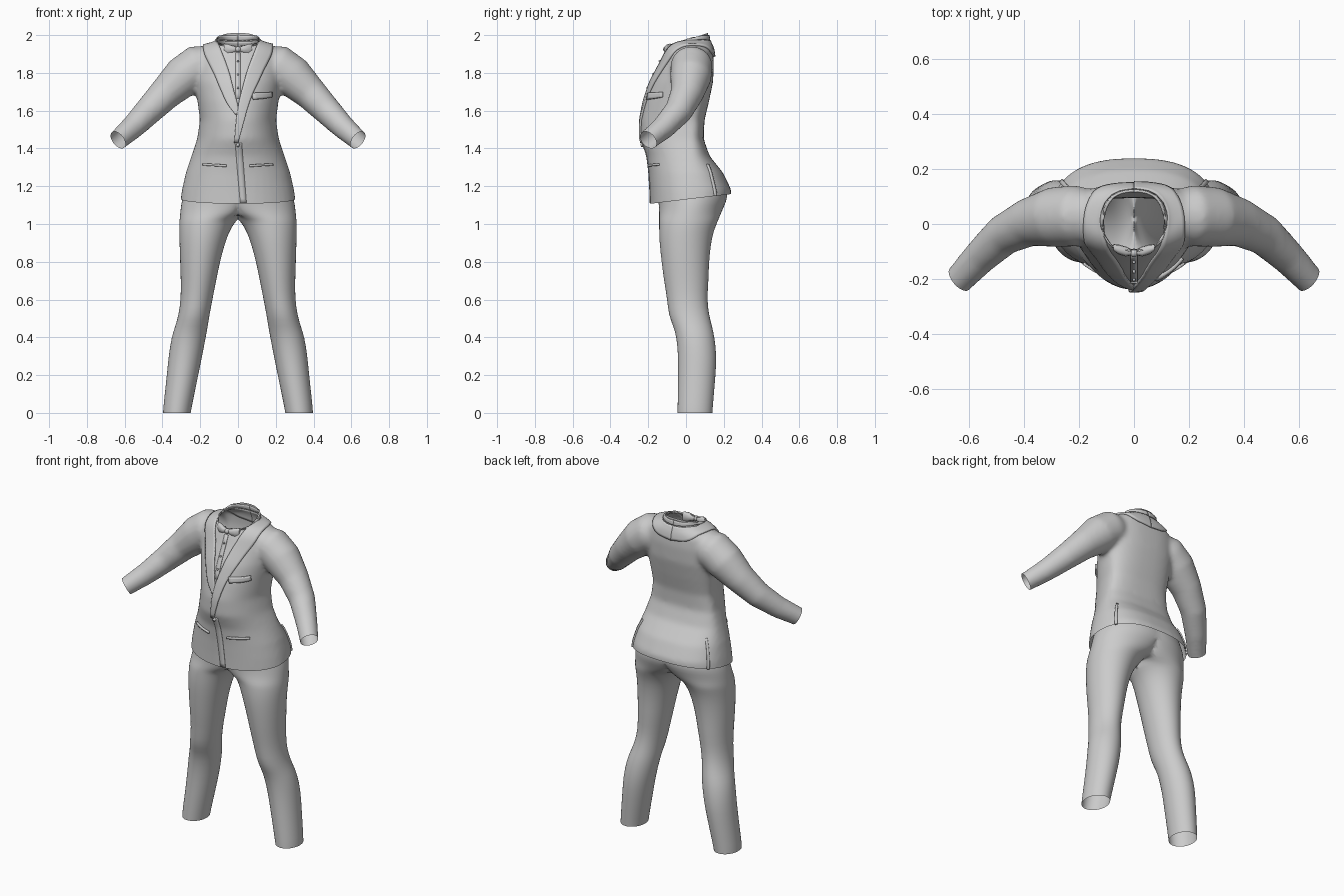
import bpy, bmesh, math
from mathutils import Vector
from mathutils.bvhtree import BVHTree

if "Cube" in bpy.data.objects:
    bpy.data.objects.remove(bpy.data.objects["Cube"])

TAU = 2 * math.pi


def make_object(name, bm):
    mesh = bpy.data.meshes.new(name)
    bm.to_mesh(mesh)
    obj = bpy.data.objects.new(name, mesh)
    bpy.context.collection.objects.link(obj)
    mesh.shade_smooth()
    return obj


def loft(bm, rings, cap=True):
    rows = [[bm.verts.new(p) for p in ring] for ring in rings]
    n = len(rows[0])
    for a, b in zip(rows, rows[1:]):
        for i in range(n):
            j = (i + 1) % n
            bm.faces.new((a[i], a[j], b[j], b[i]))
    if cap:
        bm.faces.new(rows[0][::-1])
        bm.faces.new(rows[-1])


def section(z, x0, x1, yf, yb, ymid, n=32, power=2.0):
    """Horizontal rounded section with separate front and back depth."""
    cx, rx = (x0 + x1) / 2, (x1 - x0) / 2
    pts = []
    for i in range(n):
        c, s = math.cos(TAU * i / n), math.sin(TAU * i / n)
        e = 2 / power if s > 0 else 1.0
        x = math.copysign(abs(c) ** e, c) * rx
        y = abs(s) ** e * (yb - ymid) if s > 0 else s * (ymid - yf)
        pts.append(Vector((cx + x, ymid + y, z)))
    return pts


def tube_rings(path, side=1, n=24):
    pts = [Vector((x * side, y, z)) for x, y, z, r in path]
    rings = []
    for i, p in enumerate(pts):
        d = pts[min(i + 1, len(pts) - 1)] - pts[max(i - 1, 0)]
        d.normalize()
        u = d.cross(Vector((0, 1, 0))).normalized()
        v = d.cross(u)
        r = path[i][3]
        rings.append([p + r * (u * math.cos(TAU * k / n) + v * math.sin(TAU * k / n))
                      for k in range(n)])
    return rings


def spline(pts, steps=8):
    """Smooth curve through the points."""
    p = [Vector(q) for q in pts]
    p = [2 * p[0] - p[1]] + p + [2 * p[-1] - p[-2]]
    out = []
    for a, b, c, d in zip(p, p[1:], p[2:], p[3:]):
        for k in range(steps):
            t = k / steps
            out.append(0.5 * (2 * b + (c - a) * t + (2 * a - 5 * b + 4 * c - d) * t * t
                              + (3 * b - a - 3 * c + d) * t ** 3))
    return out + [p[-2]]


# Jacket body: (z, half width, front y, back y)
TORSO = [(1.0, .305, -.19, .235), (1.11, .307, -.19, .238), (1.18, .297, -.192, .24),
         (1.27, .277, -.197, .197), (1.36, .247, -.208, .125), (1.45, .217, -.24, .093),
         (1.55, .202, -.24, .098), (1.65, .215, -.22, .122), (1.75, .23, -.188, .143),
         (1.85, .235, -.138, .148), (1.91, .225, -.112, .143), (1.945, .18, -.09, .134),
         (1.962, .11, -.075, .118), (2.06, .09, -.06, .115)]
SLEEVE = [(.12, .03, 1.86, .085), (.21, .03, 1.838, .112), (.29, .025, 1.78, .11),
          (.385, .005, 1.69, .088), (.475, -.04, 1.597, .075), (.56, -.12, 1.51, .063),
          (.635, -.2, 1.445, .054), (.71, -.275, 1.38, .053)]
bm = bmesh.new()
loft(bm, [section(z, -w, w, f, b, .02, 40, 2.5) for z, w, f, b in TORSO])
for side in (1, -1):
    loft(bm, tube_rings(SLEEVE, side))
bmesh.ops.recalc_face_normals(bm, faces=bm.faces)
jacket = make_object("jacket", bm)
bm.free()
rm = jacket.modifiers.new("fuse", 'REMESH')
rm.mode, rm.voxel_size = 'VOXEL', .013
sm = jacket.modifiers.new("soften", 'SMOOTH')
sm.factor, sm.iterations = .5, 9
dg = bpy.context.evaluated_depsgraph_get()
fused = bpy.data.meshes.new_from_object(jacket.evaluated_get(dg))
jacket.modifiers.clear()

# Cut open the neck, hem and cuffs
bm = bmesh.new()
bm.from_mesh(fused)
for co, no in [((0, .02, 1.978), (0, -.35, 1)), ((0, 0, 1.13), (0, .12, -1)),
               ((.635, -.2, 1.445), (.65, -.55, -.5)), ((-.635, -.2, 1.445), (-.65, -.55, -.5))]:
    bmesh.ops.bisect_plane(bm, geom=bm.verts[:] + bm.edges[:] + bm.faces[:],
                           plane_co=co, plane_no=no, clear_outer=True)
bmesh.ops.recalc_face_normals(bm, faces=bm.faces)
bm.to_mesh(jacket.data)
jacket.data.shade_smooth()
surface = BVHTree.FromBMesh(bm)
bm.free()


def applique(name, edge_a, edge_b, thick=.01, lift=.003, cols=6, side=1):
    """Cloth strip between two edges, laid onto the jacket."""
    bm = bmesh.new()
    rows = []
    for a, b in zip(spline(edge_a), spline(edge_b)):
        row = []
        for k in range(cols + 1):
            p = a.lerp(b, k / cols)
            p.x *= side
            co, no, _, _ = surface.find_nearest(p)
            row.append(bm.verts.new(co + no * lift))
        rows.append(row)
    for a, b in zip(rows, rows[1:]):
        for k in range(cols):
            bm.faces.new((a[k], a[k + 1], b[k + 1], b[k])[::side])
    obj = make_object(name, bm)
    bm.free()
    sol = obj.modifiers.new("thickness", 'SOLIDIFY')
    sol.thickness, sol.offset = thick, 0
    obj.data.shade_smooth()
    return obj


# Shawl lapels running from the back of the neck to the front button
OUTER = [(0, .145, 1.885), (.10, .135, 1.9), (.165, .08, 1.94), (.185, 0, 1.95),
         (.165, -.07, 1.88), (.12, -.15, 1.78), (.055, -.2, 1.64)]
INNER = [(0, .12, 1.965), (.06, .11, 1.965), (.105, .06, 1.96), (.11, 0, 1.96),
         (.085, -.08, 1.91), (.045, -.13, 1.8), (.005, -.19, 1.64)]
applique("left_lapel", OUTER + [(.0, -.235, 1.43)], INNER + [(-.02, -.235, 1.43)], .014, .004)
applique("right_lapel", OUTER + [(.015, -.23, 1.58)], INNER + [(-.005, -.23, 1.58)], .01, .003, side=-1)

# Shirt collar band, shirt placket and jacket front overlap
for side, label in ((1, "left"), (-1, "right")):
    applique(label + "_collar", [(0, .11, 2.0), (.085, .03, 1.985), (.05, -.045, 1.957), (.008, -.06, 1.948)],
             [(0, .115, 1.968), (.10, .03, 1.955), (.07, -.06, 1.925), (.02, -.08, 1.925)], .01, .004, 3, side)
applique("shirt_placket", [(-.012, -.1, 1.9), (-.012, -.2, 1.66)], [(.012, -.1, 1.9), (.012, -.2, 1.66)], .005, .001, 2)
applique("front_overlap", [(-.015, -.23, 1.43), (-.005, -.2, 1.3), (.012, -.19, 1.11)],
         [(.02, -.23, 1.43), (.03, -.2, 1.3), (.045, -.19, 1.11)], .006, .0, 2)

# Pockets and side vents
applique("breast_pocket", [(.07, -.19, 1.69), (.195, -.14, 1.70)], [(.075, -.19, 1.655), (.2, -.14, 1.672)], .016, .004, 3)
for side, label in ((1, "left"), (-1, "right")):
    applique(label + "_hip_pocket", [(.06, -.19, 1.315), (.125, -.18, 1.318), (.19, -.15, 1.322)],
             [(.06, -.19, 1.303), (.125, -.18, 1.306), (.19, -.15, 1.31)], .012, .003, 2, side)
    applique(label + "_vent", [(.23, .115, 1.32), (.25, .13, 1.24), (.26, .145, 1.14)],
             [(.225, .13, 1.32), (.245, .145, 1.24), (.255, .16, 1.14)], .012, .002, 2, side)

# Buttons on shirt and jacket
bm = bmesh.new()
for z, r in ((1.86, .006), (1.79, .006), (1.72, .006), (1.42, .011)):
    co, no, _, _ = surface.ray_cast(Vector((0, -1, z)), Vector((0, 1, 0)))
    m = no.to_track_quat('Z', 'Y').to_matrix().to_4x4()
    m.translation = co + no * .006
    bmesh.ops.create_cone(bm, cap_ends=True, segments=12, radius1=r, radius2=r * .8, depth=.012, matrix=m)
make_object("buttons", bm)
bm.free()

# Bow tie: two flared wings and a knot
bm = bmesh.new()
for side in (1, -1):
    rings = []
    for x, h, d, y in ((.006, .011, .01, -.103), (.03, .019, .018, -.1), (.055, .028, .018, -.093), (.075, .03, .012, -.085)):
        rings.append([Vector((side * x, y + d * math.sin(TAU * k / 12),
                              1.925 + h * math.copysign(abs(math.cos(TAU * k / 12)) ** .6, math.cos(TAU * k / 12))))
                      for k in range(12)])
    loft(bm, rings)
knot = bmesh.ops.create_uvsphere(bm, u_segments=12, v_segments=8, radius=.016)["verts"]
bmesh.ops.translate(bm, verts=knot, vec=(0, -.105, 1.925))
bmesh.ops.recalc_face_normals(bm, faces=bm.faces)
tie = make_object("bow_tie", bm)
bm.free()
bpy.context.view_layer.objects.active = tie
tie.select_set(True)
bpy.ops.object.shade_smooth_by_angle(angle=math.radians(45))

# Trousers: (z, outer x, inner x, front y, back y), one leg mirrored
LEG = [(0, .397, .25, -.045, .14), (.03, .396, .245, -.045, .142), (.2, .377, .21, -.042, .157),
       (.3, .368, .19, -.042, .163), (.4, .353, .17, -.05, .152), (.46, .332, .16, -.068, .138),
       (.52, .315, .15, -.093, .122), (.6, .303, .135, -.1, .112), (.7, .303, .115, -.117, .12),
       (.8, .307, .095, -.13, .122), (.9, .31, .068, -.141, .133), (.96, .312, .045, -.143, .147),
       (1.0, .312, .022, -.143, .163), (1.025, .31, 0, -.143, .173), (1.06, .307, -.1, -.143, .188),
       (1.1, .303, -.16, -.145, .205), (1.14, .295, -.2, -.15, .222), (1.2, .275, -.22, -.155, .215)]
bm = bmesh.new()
rings = [section(z, i, o, f, b, (f + b) / 2, 28) for z, o, i, f, b in LEG]
loft(bm, [[Vector((max(p.x, 0), p.y, p.z)) for p in ring] for ring in rings], cap=False)
inside = [f for f in bm.faces if all(v.co.x < 1e-5 for v in f.verts)]
bmesh.ops.delete(bm, geom=inside, context='FACES')
bmesh.ops.remove_doubles(bm, verts=bm.verts, dist=1e-5)
bmesh.ops.recalc_face_normals(bm, faces=bm.faces)
trousers = make_object("trousers", bm)
bm.free()
mirror = trousers.modifiers.new("mirror", 'MIRROR')
mirror.use_clip = True
trousers.modifiers.new("smooth", 'SUBSURF').levels = 1
trousers.modifiers["smooth"].render_levels = 1
